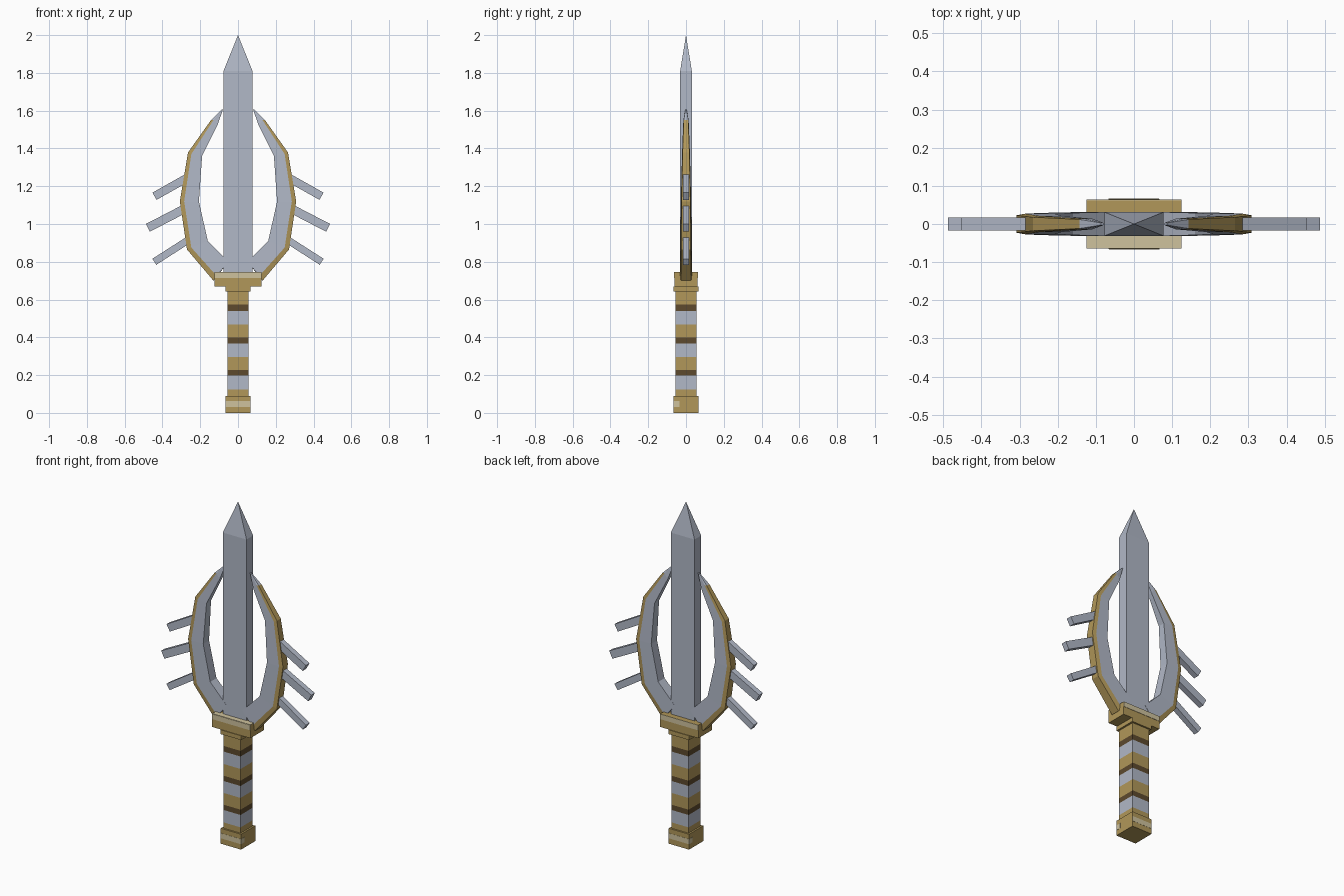
import bpy, bmesh
from mathutils import Vector, Matrix

if "Cube" in bpy.data.objects:
    bpy.data.objects.remove(bpy.data.objects["Cube"])


def material(name, rgb):
    m = bpy.data.materials.new(name)
    m.use_nodes = True
    m.diffuse_color = (*rgb, 1)
    m.node_tree.nodes["Principled BSDF"].inputs["Base Color"].default_value = (*rgb, 1)
    return m


steel = material("steel", (0.44, 0.48, 0.57))
gold = material("gold", (0.44, 0.31, 0.10))
brown = material("dark brown", (0.11, 0.068, 0.027))
pale = material("pale gold", (0.62, 0.54, 0.34))


def finish(name, bm, mats, mirror=False):
    bmesh.ops.recalc_face_normals(bm, faces=bm.faces)
    mesh = bpy.data.meshes.new(name)
    bm.to_mesh(mesh)
    bm.free()
    for m in mats:
        mesh.materials.append(m)
    ob = bpy.data.objects.new(name, mesh)
    bpy.context.collection.objects.link(ob)
    if mirror:
        ob.modifiers.new("mirror", 'MIRROR').use_axis = (True, False, False)
    return ob


def box(name, lo, hi, mat, mirror=False):
    lo, hi = Vector(lo), Vector(hi)
    bm = bmesh.new()
    bmesh.ops.create_cube(bm, size=1, matrix=Matrix.Translation((lo + hi) / 2)
                          @ Matrix.Diagonal((*(hi - lo), 1)))
    return finish(name, bm, [mat], mirror)


def block(name, half_x, half_y, z0, z1, mat):
    return box(name, (-half_x, -half_y, z0), (half_x, half_y, z1), mat)


# Blade: straight bar with a pyramid tip
bm = bmesh.new()
rings = [[bm.verts.new((x, y, z)) for x, y in
          ((-.077, -.031), (.077, -.031), (.077, .031), (-.077, .031))] for z in (.70, 1.81)]
tip = bm.verts.new((0, 0, 2))
bm.faces.new(rings[0])
for i in range(4):
    j = (i + 1) % 4
    bm.faces.new((rings[0][i], rings[0][j], rings[1][j], rings[1][i]))
    bm.faces.new((rings[1][i], rings[1][j], tip))
finish("blade", bm, [steel])

# Curved side prongs: (inner, border, outer, half depth) from top to bottom
stations = [
    ((.080, 1.605), (.083, 1.605), (.086, 1.605), .003),
    ((.110, 1.52), (.130, 1.55), (.143, 1.55), .014),
    ((.190, 1.36), (.247, 1.37), (.265, 1.378), .021),
    ((.207, 1.12), (.285, 1.12), (.308, 1.12), .027),
    ((.160, .91), (.247, .875), (.270, .865), .029),
    ((.050, .80), (.113, .725), (.130, .70), .032),
]
bm = bmesh.new()
loops = []
for inner, border, outer, d in stations:
    front = [(inner, -d), (border, -d), (outer, -d * .85)]
    section = front + [(p, -y) for p, y in reversed(front)]
    loops.append([bm.verts.new((p[0], y, p[1])) for p, y in section])
for s, (a, b) in enumerate(zip(loops, loops[1:])):
    for i in range(6):
        j = (i + 1) % 6
        f = bm.faces.new((a[i], a[j], b[j], b[i]))
        f.material_index = 1 if s > 0 and i in (1, 2, 3) else 0
bm.faces.new(loops[0])
bm.faces.new(loops[-1])
finish("side_prongs", bm, [steel, gold], mirror=True)

# Three drooping spikes on each prong
for name, start, end, width in (("upper", (.25, 1.255), (.442, 1.147), .044),
                                ("middle", (.27, 1.087), (.477, .98), .046),
                                ("lower", (.24, .93), (.443, .80), .038)):
    a, b = Vector((start[0], 0, start[1])), Vector((end[0], 0, end[1]))
    d = b - a
    bm = bmesh.new()
    bmesh.ops.create_cube(bm, size=1, matrix=Matrix.Translation((a + b) / 2)
                          @ d.to_track_quat('X', 'Z').to_matrix().to_4x4()
                          @ Matrix.Diagonal((d.length, .033, width, 1)))
    finish(name + "_spikes", bm, [steel], mirror=True)

# Guard with pale trim
block("guard", .124, .062, .668, .745, gold)
block("guard_collar", .067, .066, .643, .668, gold)
box("guard_top_trim", (-.124, -.062, .745), (.124, -.03, .747), pale)
for name, y in (("front", -.063), ("back", .063)):
    box("guard_trim_" + name, (-.124, y - .001, .715), (.124, y + .001, .745), pale)

# Banded grip
edges = [.645, .573, .54, .467, .398, .367, .297, .228, .197, .124, .085]
for i, (top, bottom) in enumerate(zip(edges, edges[1:])):
    mat = (gold, brown, steel)[i % 3]
    block("grip_band_%d" % (i + 1), .056, .056, bottom, top, mat)

# Pommel with pale stripes wrapping one corner on each side
block("pommel", .066, .066, 0, .09, gold)
for name, s in (("front", 1), ("back", -1)):
    for part, x0, x1, y0, y1 in (("stripe", -.066, .067, -.067, -.065),
                                 ("stripe_return", .065, .067, -.067, -.035)):
        xs, ys = sorted((x0 * s, x1 * s)), sorted((y0 * s, y1 * s))
        box("pommel_%s_%s" % (part, name), (xs[0], ys[0], .032), (xs[1], ys[1], .062), pale)
